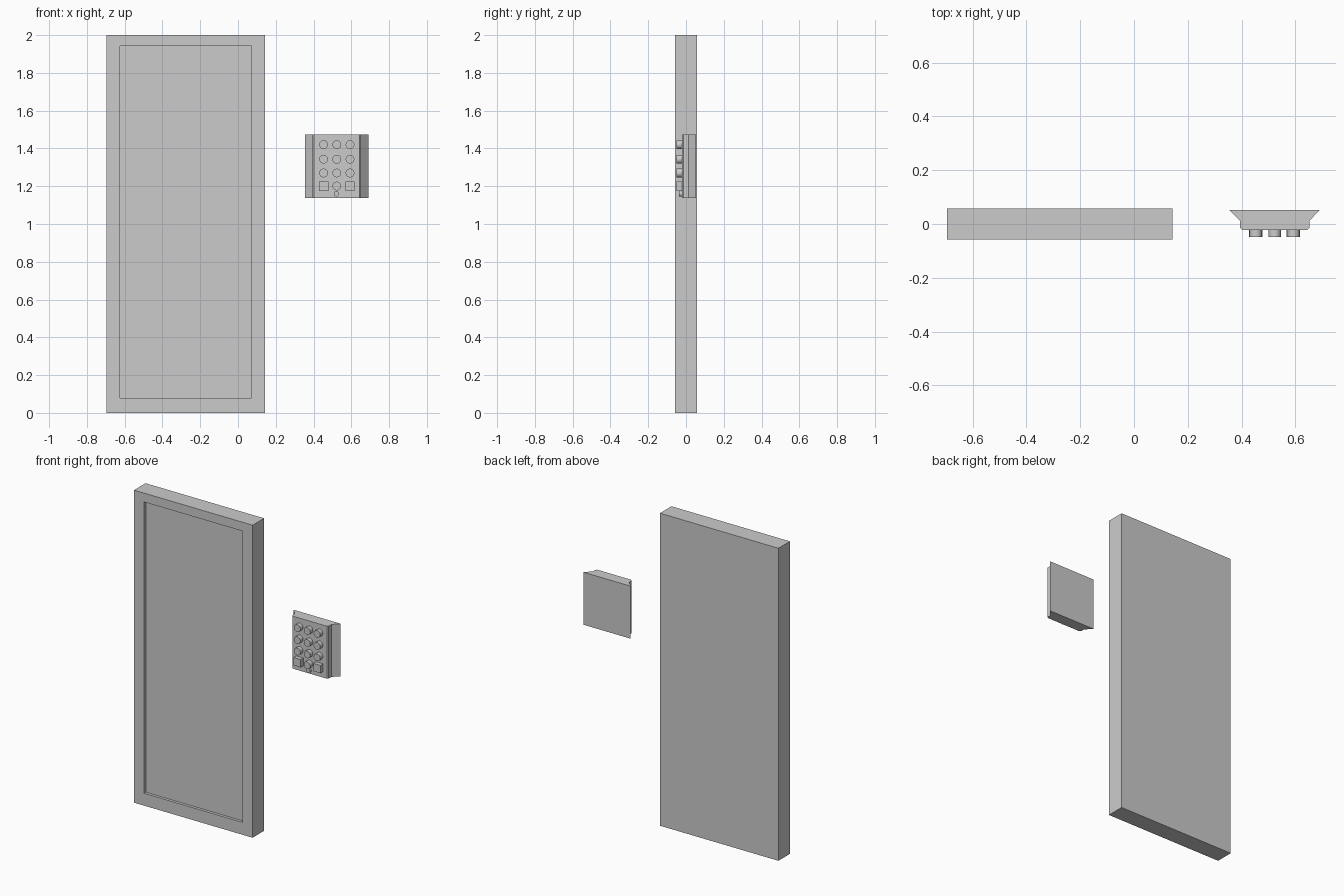
import bpy, bmesh, math
from mathutils import Matrix, Vector

if "Cube" in bpy.data.objects:
    bpy.data.objects.remove(bpy.data.objects["Cube"])


def make_object(name, bm):
    bmesh.ops.recalc_face_normals(bm, faces=bm.faces)
    mesh = bpy.data.meshes.new(name)
    bm.to_mesh(mesh)
    bm.free()
    obj = bpy.data.objects.new(name, mesh)
    bpy.context.collection.objects.link(obj)
    return obj


def box(name, x0, x1, y0, y1, z0, z1):
    bm = bmesh.new()
    size = Matrix.Diagonal((x1 - x0, y1 - y0, z1 - z0, 1))
    centre = Matrix.Translation(((x0 + x1) / 2, (y0 + y1) / 2, (z0 + z1) / 2))
    bmesh.ops.create_cube(bm, size=1, matrix=centre @ size)
    return make_object(name, bm)


def round_button(name, x, z, radius, y0, y1):
    bm = bmesh.new()
    place = Matrix.Translation((x, (y0 + y1) / 2, z)) @ Matrix.Rotation(math.pi / 2, 4, 'X')
    bmesh.ops.create_cone(bm, cap_ends=True, segments=32, radius1=radius,
                          radius2=radius, depth=y1 - y0, matrix=place)
    obj = make_object(name, bm)
    obj.data.shade_smooth()
    obj.data.set_sharp_from_angle(angle=math.radians(35))
    return obj


# Door slab with a shallow recessed front panel
FRONT, BACK = -0.058, 0.058
RECESS = 0.018
door = box("door", -0.695, 0.144, FRONT, BACK, 0, 2)
bm = bmesh.new()
bm.from_mesh(door.data)
front = min(bm.faces, key=lambda f: f.calc_center_median().y)
bmesh.ops.inset_region(bm, faces=[front], thickness=0.07)
for v in front.verts:
    v.co.x = -0.625 if v.co.x < -0.3 else 0.072
    v.co.z = 0.079 if v.co.z < 1 else 1.943
panel = bmesh.ops.extrude_discrete_faces(bm, faces=[front])["faces"][0]
bmesh.ops.translate(bm, verts=panel.verts, vec=(0, RECESS, 0))
bmesh.ops.recalc_face_normals(bm, faces=bm.faces)
bm.to_mesh(door.data)
bm.free()

# Keypad housing: flared half profile mirrored, then extruded upward
CX, PAD_FRONT = 0.523, -0.022
half = [(0.168, 0.052), (0.129, 0.012), (0.129, -0.014), (0.121, PAD_FRONT)]
profile = half + [(-x, y) for x, y in reversed(half)]
bm = bmesh.new()
base = bm.faces.new([bm.verts.new((CX + x, y, 1.138)) for x, y in profile])
ext = bmesh.ops.extrude_face_region(bm, geom=[base], use_keep_orig=True)["geom"]
bmesh.ops.translate(bm, verts=[g for g in ext if isinstance(g, bmesh.types.BMVert)],
                    vec=Vector((0, 0, 0.336)))
make_object("keypad_housing", bm)

# Keys: three columns by four rows, bottom corners square
TIP, ROOT = -0.049, PAD_FRONT + 0.004
for row, z in enumerate((1.42, 1.343, 1.27, 1.201)):
    for col in range(3):
        x = CX + (col - 1) * 0.07
        if row == 3 and col != 1:
            box(f"square_key_{col}", x - 0.025, x + 0.025, TIP, ROOT, z - 0.025, z + 0.025)
        else:
            round_button(f"round_key_{row}_{col}", x, z, 0.023, TIP, ROOT)

# Small indicator under the keys
round_button("indicator", CX - 0.002, 1.16, 0.014, -0.036, ROOT)
